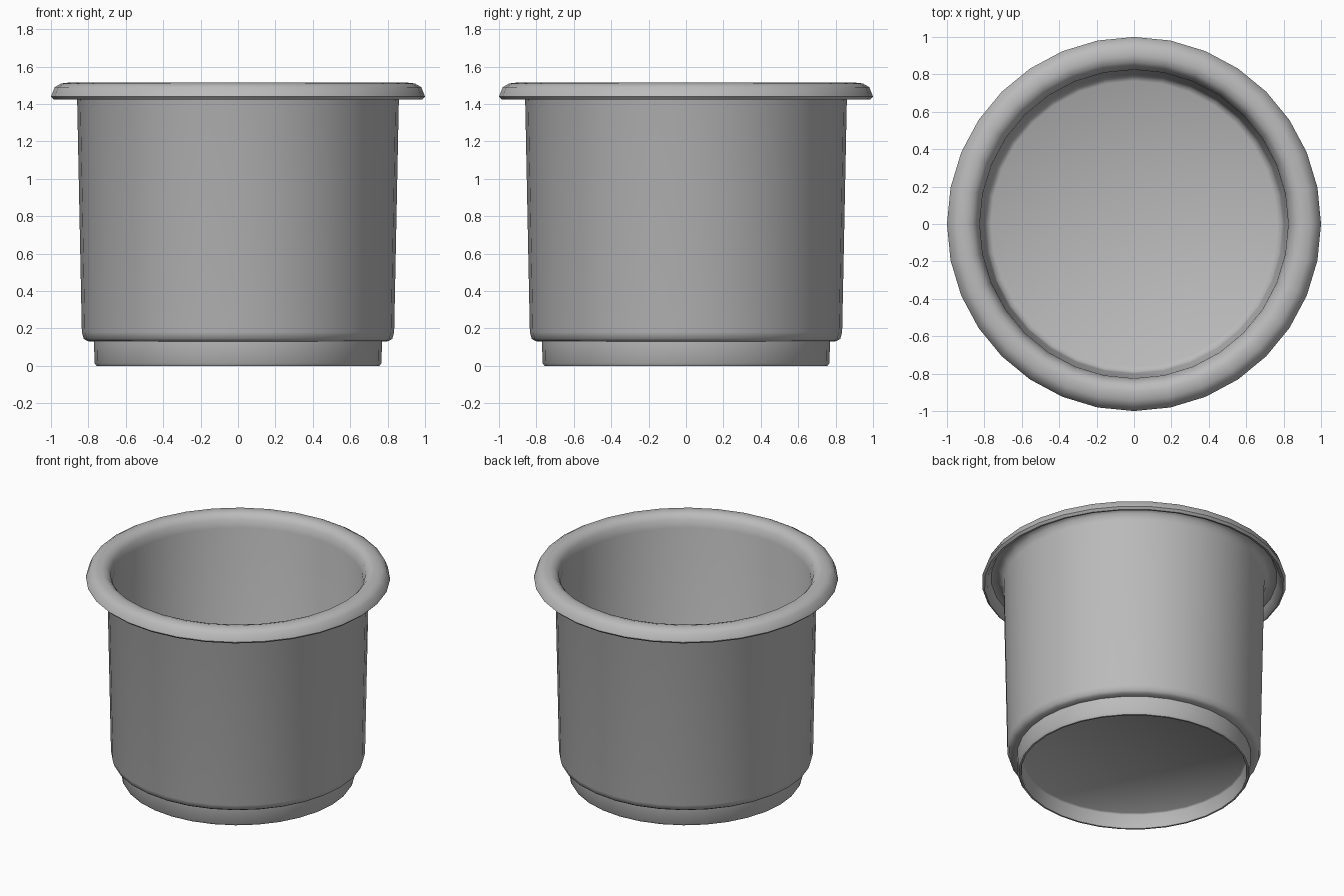
import bpy
import bmesh
import math
from mathutils import Vector

if "Cube" in bpy.data.objects:
    bpy.data.objects.remove(bpy.data.objects["Cube"], do_unlink=True)

SIDES = 32

grey = bpy.data.materials.new("light_grey")
grey.use_nodes = True
colour = (0.5, 0.5, 0.5, 1)
grey.diffuse_color = colour
grey.node_tree.nodes["Principled BSDF"].inputs["Base Color"].default_value = colour


def lathe(name, profile):
    """Spin a radius/height profile that starts and ends on the z axis."""
    bm = bmesh.new()
    verts = [bm.verts.new((r, 0, z)) for r, z in profile]
    edges = [bm.edges.new(pair) for pair in zip(verts, verts[1:])]
    bmesh.ops.spin(bm, geom=verts + edges, cent=Vector(), axis=(0, 0, 1),
                   angle=math.tau, steps=SIDES)
    bmesh.ops.remove_doubles(bm, verts=bm.verts, dist=0.0005)
    bmesh.ops.recalc_face_normals(bm, faces=bm.faces)
    mesh = bpy.data.meshes.new(name)
    bm.to_mesh(mesh)
    bm.free()
    obj = bpy.data.objects.new(name, mesh)
    bpy.context.collection.objects.link(obj)
    mesh.materials.append(grey)
    bpy.ops.object.select_all(action="DESELECT")
    obj.select_set(True)
    bpy.context.view_layer.objects.active = obj
    bpy.ops.object.shade_smooth_by_angle(angle=math.radians(50))
    return obj


# Recessed underside and foot ring
foot = [(0, 0.11), (0.73, 0.11), (0.74, 0.10), (0.74, 0.01), (0.745, 0),
        (0.757, 0), (0.767, 0.015), (0.77, 0.13)]
# Tapered outer wall with a rounded bottom edge
wall = [(0.805, 0.132), (0.825, 0.145), (0.835, 0.18), (0.86, 1.42)]
# Rolled rim with a hollow underside
rim = [(0.875, 1.46), (0.90, 1.48), (0.94, 1.475), (0.965, 1.43),
       (0.985, 1.425), (1.0, 1.44), (0.98, 1.49), (0.945, 1.51),
       (0.90, 1.515), (0.865, 1.505), (0.84, 1.475), (0.825, 1.42)]
# Inner wall and floor
inside = [(0.80, 0.20), (0.79, 0.175), (0.765, 0.16), (0, 0.16)]

lathe("cup", foot + wall + rim + inside)
